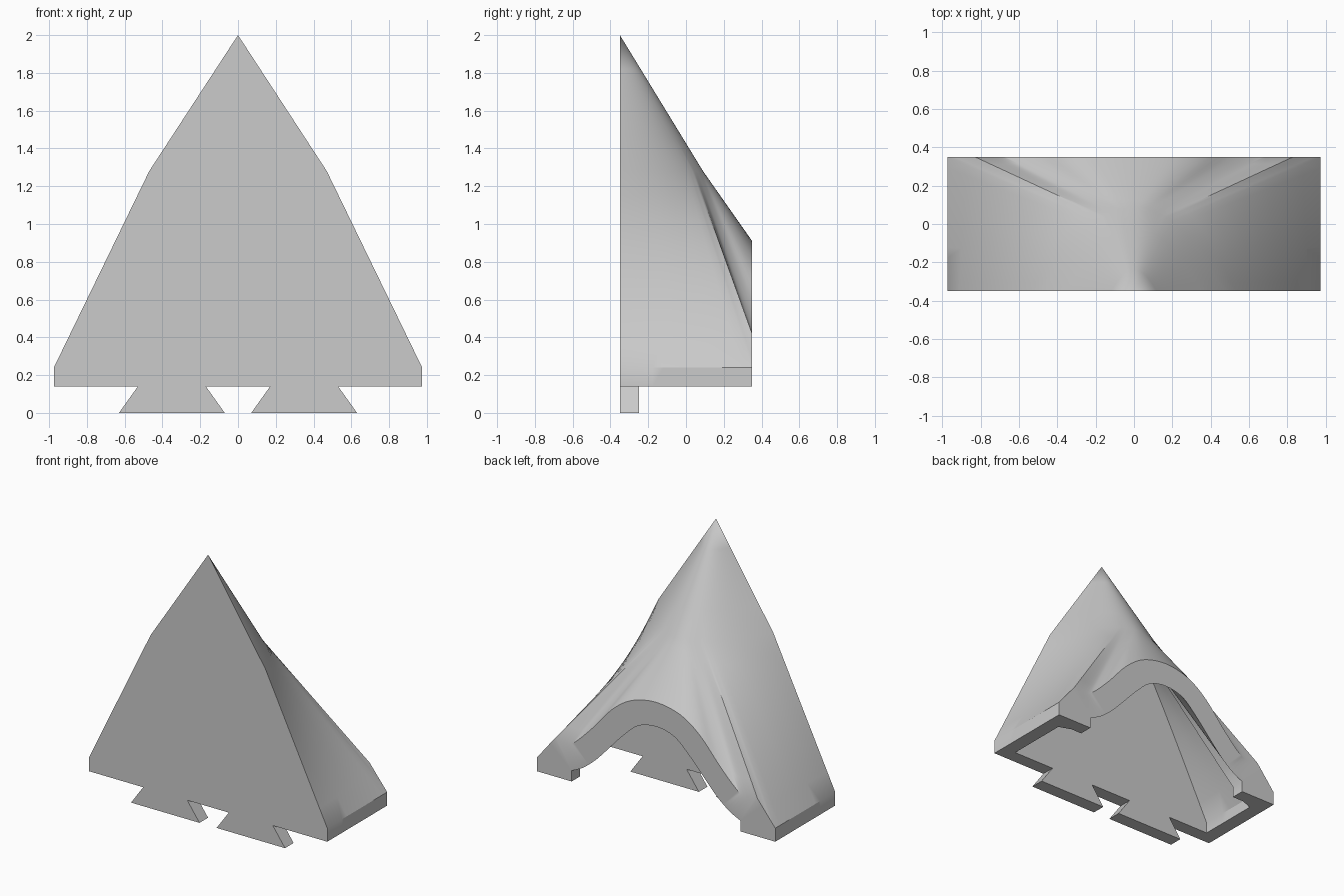
import bpy, bmesh
from mathutils import Vector

if "Cube" in bpy.data.objects:
    bpy.data.objects.remove(bpy.data.objects["Cube"])

grey = bpy.data.materials.new("plain grey")
grey.use_nodes = True
colour = (0.6, 0.6, 0.6, 1)
grey.diffuse_color = colour
grey.node_tree.nodes["Principled BSDF"].inputs["Base Color"].default_value = colour

BACK, FRONT, BASE = 0.35, -0.35, 0.14
STEPS = 4      # columns between two key points
SMOOTH = 6     # key index of the crest, where the smooth back arch ends


def finish(bm, name):
    bmesh.ops.remove_doubles(bm, verts=bm.verts[:], dist=1e-4)
    bmesh.ops.recalc_face_normals(bm, faces=bm.faces[:])
    mesh = bpy.data.meshes.new(name)
    bm.to_mesh(mesh)
    bm.free()
    mesh.materials.append(grey)
    obj = bpy.data.objects.new(name, mesh)
    bpy.context.collection.objects.link(obj)
    return obj


def sample(keys):
    """Smooth curve up to the crest, straight segments after it."""
    keys = [Vector(k) for k in keys]
    out = []
    for i in range(len(keys) - 1):
        b, c = keys[i], keys[i + 1]
        a = keys[i - 1] if i else Vector((-c.x, c.y, c.z))
        d = keys[i + 2] if i + 1 < SMOOTH else c
        for s in range(STEPS):
            t = s / STEPS
            if i < SMOOTH:
                out.append(0.5 * (2 * b + (c - a) * t + (2 * a - 5 * b + 4 * c - d) * t**2
                                  + (3 * b - a - 3 * c + d) * t**3))
            else:
                out.append(b.lerp(c, t))
    return out + [keys[-1]]


# Where each ruling starts on the shoulder curve, as a share of its half width
shares = [0, 0.06, 0.11, 0.17, 0.23, 0.28, 0.34, 0.42, 0.6, 0.8, 1]
shares = [v.x for v in sample([(s, 0, 0) for s in shares])]


def skin_rows(apex, half_width, peak_y, front_y, edge):
    """Rows from the apex through the shoulder curve to the lower edge."""
    lower = sample(edge)
    shoulder = [Vector((half_width * s, peak_y + (front_y - peak_y) * s * s, 1.28))
                for s in shares]
    tip = [Vector(apex)] * len(shoulder)
    rows = []
    for top, bottom, n in ((tip, shoulder, 4), (shoulder, lower, 8)):
        rows += [[a.lerp(b, k / n) for a, b in zip(top, bottom)] for k in range(n)]
    rows.append(lower)
    rows.append([Vector((p.x, p.y, BASE)) for p in lower])
    return rows


# Lower edges: back arch, crest, foot, then forward along the side
arch_out = [(0, 0.91), (0.2, 0.87), (0.36, 0.76), (0.52, 0.58), (0.65, 0.45),
            (0.72, 0.41), (0.83, 0.42), (0.975, 0.24)]
arch_in = [(0, 0.73), (0.15, 0.695), (0.28, 0.58), (0.4, 0.45), (0.5, 0.345),
           (0.6, 0.265), (0.69, 0.22)]
edge_out = [(x, BACK, z) for x, z in arch_out] + [(0.975, y, 0.24) for y in (0.12, -0.12, FRONT)]
edge_in = [(x, BACK, z) for x, z in arch_in] + [(0.69, 0.25, 0.22)]
edge_in += [(0.87, y, 0.22) for y in (0.25, 0, -0.3)]

# Hollow roof shell: outer skin, inner skin and the rims joining them
bm = bmesh.new()


def add_rows(rows):
    return [[bm.verts.new(p) for p in row] for row in rows]


outer = add_rows(skin_rows((0, FRONT, 2), 0.47, 0.09, FRONT, edge_out))
inner = add_rows(skin_rows((0, -0.3, 1.72), 0.355, -0.04, -0.3, edge_in))
crest, corner, last = SMOOTH * STEPS, (SMOOTH + 1) * STEPS, len(shares) - 1


def strip(a, b, start=0, end=None):
    end = len(a) - 1 if end is None else end
    for i in range(start, end):
        bm.faces.new((a[i], a[i + 1], b[i + 1], b[i]))


for skin, skirt in ((outer, corner), (inner, crest)):
    for a, b in zip(skin[:-2], skin[1:-1]):
        strip(a, b)
    strip(skin[-2], skin[-1], skirt)
# back rim, square foot end, underside and front rim
strip(outer[-2], inner[-2], 0, crest)
bm.faces.new(outer[-2][crest:corner + 1] + [outer[-1][corner], inner[-1][crest], inner[-2][crest]])
bm.faces.new([outer[-1][corner]] + inner[-1][crest:corner + 1])
strip(outer[-1], inner[-1], corner)
strip([r[last] for r in outer], [r[last] for r in inner])
loose = [v for v in bm.verts if not v.link_faces]
bmesh.ops.delete(bm, geom=loose, context='VERTS')
bmesh.ops.mirror(bm, geom=bm.verts[:] + bm.edges[:] + bm.faces[:], axis='X', merge_dist=1e-4)
shell = finish(bm, "roof_shell")
bpy.ops.object.select_all(action='DESELECT')
shell.select_set(True)
bpy.context.view_layer.objects.active = shell
bpy.ops.object.shade_smooth_by_angle(angle=0.5)


def plate(name, front, back):
    """Flat plate between two matching outlines, slightly different in size."""
    bm = bmesh.new()
    f = [bm.verts.new((x, FRONT, z)) for x, z in front]
    b = [bm.verts.new((x, -0.25, z)) for x, z in back]
    bm.faces.new(f)
    bm.faces.new(b[::-1])
    for i in range(len(f)):
        j = (i + 1) % len(f)
        bm.faces.new((f[i], b[i], b[j], f[j]))
    return finish(bm, name)


def both_sides(half):
    return half + [(-x, z) for x, z in half[::-1] if x]


# Front wall, narrowing backwards to stay under the shell
plate("front_wall",
      both_sides([(0, 2), (0.47, 1.28), (0.975, 0.24), (0.975, BASE)]),
      both_sides([(0, 1.76), (0.38, 1.26), (0.92, 0.22), (0.92, BASE)]))

# Dovetail tabs
for name, side in (("left_tab", 1), ("right_tab", -1)):
    outline = [(side * x, z) for x, z in ((0.07, 0), (0.63, 0), (0.53, BASE), (0.17, BASE))]
    plate(name, outline, outline)
